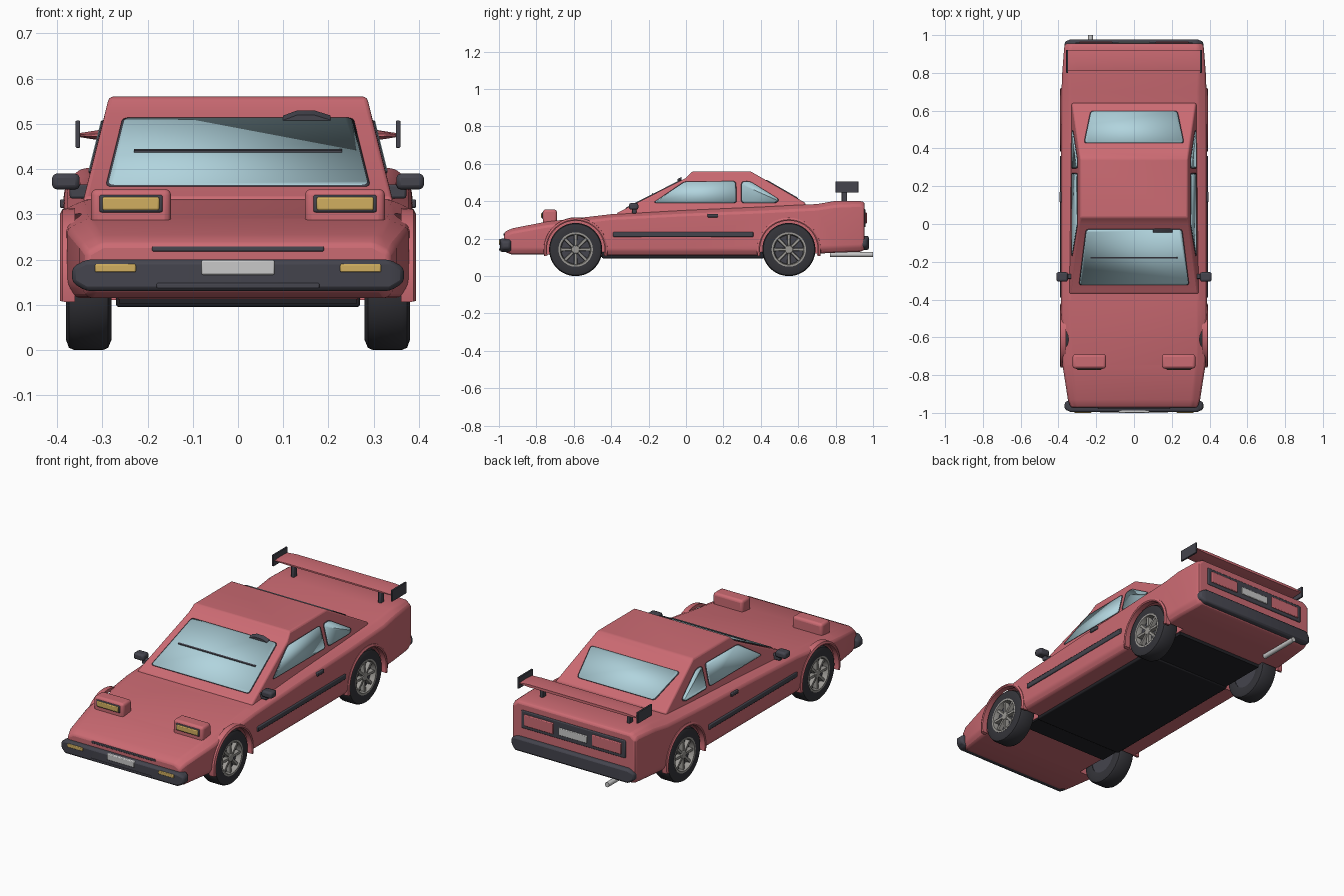
import bpy, bmesh, math
from mathutils import Vector

if "Cube" in bpy.data.objects:
    bpy.data.objects.remove(bpy.data.objects["Cube"])


def material(name, r, g, b):
    m = bpy.data.materials.new(name)
    m.diffuse_color = (r, g, b, 1)
    m.use_nodes = True
    m.node_tree.nodes["Principled BSDF"].inputs["Base Color"].default_value = m.diffuse_color
    return m


RED = material("red_paint", 0.60, 0.145, 0.17)
DARK = material("dark_trim", 0.058, 0.058, 0.075)
TYRE = material("tyre_rubber", 0.035, 0.035, 0.042)
UNDER = material("underside_black", 0.016, 0.016, 0.02)
GLASS = material("pale_glass", 0.44, 0.66, 0.73)
AMBER = material("amber_lamp", 0.64, 0.43, 0.115)
SILVER = material("light_grey", 0.58, 0.58, 0.58)
ALLOY = material("wheel_grey", 0.32, 0.31, 0.29)


def finish(name, bm, mat, bevel=0, mirror=False, segs=2):
    bmesh.ops.recalc_face_normals(bm, faces=bm.faces)
    me = bpy.data.meshes.new(name)
    bm.to_mesh(me)
    bm.free()
    me.materials.append(mat)
    ob = bpy.data.objects.new(name, me)
    bpy.context.collection.objects.link(ob)
    bpy.ops.object.select_all(action='DESELECT')
    ob.select_set(True)
    bpy.context.view_layer.objects.active = ob
    bpy.ops.object.shade_smooth_by_angle(angle=math.radians(35))
    if bevel:
        b = ob.modifiers.new("bevel", 'BEVEL')
        b.width, b.segments, b.limit_method = bevel, segs, 'ANGLE'
        b.angle_limit = math.radians(25)
    if mirror:
        ob.modifiers.new("mirror", 'MIRROR')
    return ob


def loft(name, rings, mat, wrap=False, **kw):
    bm = bmesh.new()
    vs = [[bm.verts.new(p) for p in r] for r in rings]
    n = len(vs[0])
    for i in range(len(vs) if wrap else len(vs) - 1):
        a, b = vs[i], vs[(i + 1) % len(vs)]
        for j in range(n):
            k = (j + 1) % n
            bm.faces.new((a[j], a[k], b[k], b[j]))
    if not wrap:
        bm.faces.new(vs[0])
        bm.faces.new(vs[-1])
    return finish(name, bm, mat, **kw)


def box(name, x, y, z, mat, **kw):
    rings = [[(x[0], b, c), (x[1], b, c), (x[1], b, d), (x[0], b, d)]
             for b, (c, d) in ((y[0], z), (y[1], z))]
    return loft(name, rings, mat, **kw)


def circle(x, y, z, r, n=40):
    return [(x, y + r * math.cos(2 * math.pi * i / n), z + r * math.sin(2 * math.pi * i / n)) for i in range(n)]


def disc(name, x0, x1, y, z, r, mat, **kw):
    return loft(name, [circle(x0, y, z, r), circle(x1, y, z, r)], mat, **kw)


def lathe(name, prof, y, z, mat, n=48, **kw):
    rings = [[(x, y + r * math.cos(2 * math.pi * i / n), z + r * math.sin(2 * math.pi * i / n)) for x, r in prof]
             for i in range(n)]
    return loft(name, rings, mat, wrap=True, **kw)


def pane(name, pts, mirror=False):
    # glass plate with a slightly larger dark seal under it
    pts = [Vector(p) for p in pts]
    mid = sum(pts, Vector()) / len(pts)
    for nm, mat, grow, thick in ((name, GLASS, 0, 0.009), (name + "_seal", DARK, 0.006, 0.006)):
        bm = bmesh.new()
        bm.faces.new([bm.verts.new(p + (p - mid).normalized() * grow) for p in pts])
        bmesh.ops.bevel(bm, geom=bm.verts[:], offset=0.014, segments=3, profile=0.5, affect='VERTICES')
        ob = finish(nm, bm, mat)
        s = ob.modifiers.new("thickness", 'SOLIDIFY')
        s.thickness, s.offset = thick, 0
        if mirror:
            ob.modifiers.new("mirror", 'MIRROR')


# lower body: y, half width, bottom, shoulder height, top, top half width
SECTIONS = [(-0.972, .335, .13, .215, .235, .30), (-0.93, .350, .115, .235, .255, .31),
            (-0.75, .378, .115, .268, .290, .33), (-0.40, .386, .11, .31, .331, .34),
            (0.0, .386, .11, .33, .353, .34), (0.40, .386, .11, .345, .37, .34),
            (0.70, .384, .12, .36, .385, .34), (0.80, .380, .125, .375, .402, .345),
            (0.93, .370, .13, .38, .402, .34), (0.955, .365, .14, .37, .395, .335)]
rings = []
for y, w, zb, zs, zt, wt in SECTIONS:
    half = [(w * .95, zb), (w, zb + .03), (w, zs), (wt, zt)]
    rings.append([(x, y, z) for x, z in half] + [(-x, y, z) for x, z in reversed(half)])
body = loft("body", rings, RED, bevel=0.01)

WHEELS = (("front", -0.59), ("rear", 0.55))
WZ = 0.142
# wheel wells cut from the body
for end, y in WHEELS:
    for s in (-1, 1):
        cut = disc("well_cutter", s * .265, s * .5, y, WZ, .16, RED)
        cut.hide_render = True
        m = body.modifiers.new("well", 'BOOLEAN')
        m.object, m.operation, m.solver = cut, 'DIFFERENCE', 'EXACT'
bpy.context.view_layer.objects.active = body
for m in list(body.modifiers):
    bpy.ops.object.modifier_apply(modifier=m.name)
for ob in [o for o in bpy.data.objects if o.name.startswith("well_cutter")]:
    bpy.data.objects.remove(ob)
bpy.ops.object.select_all(action='DESELECT')
body.select_set(True)
bpy.ops.object.shade_smooth_by_angle(angle=math.radians(35))


# cabin with leaning sides
def side_x(z):
    return .335 - .25 * (z - .36)


rings = []
for y, z in [(-.37, .337), (0, .525), (.035, .56), (.345, .56), (.38, .54), (.64, .39)]:
    w, wb = side_x(z), side_x(.32)
    rings.append([(wb, y, .32), (w, y, z), (-w, y, z), (-wb, y, .32)])
loft("cabin", rings, RED, bevel=0.014, segs=3)


# windows
def shield(y):
    return .337 + .508 * (y + .37)


def rear_slope(y):
    return .54 - .577 * (y - .38)


pane("windshield", [(x, y, shield(y)) for x, y in ((-.287, -.32), (.287, -.32), (.25, -.03), (-.25, -.03))])
pane("rear_window", [(x, y, rear_slope(y)) for x, y in ((-.26, .43), (.26, .43), (.225, .595), (-.225, .595))])
for nm, pts in (("door_window", [(-.17, .393), (-.005, .502), (.262, .505), (.266, .393)]),
                ("quarter_window", [(.30, .393), (.30, .502), (.345, .502), (.495, .41), (.48, .393)])):
    pane(nm, [(side_x(z), y, z) for y, z in pts], mirror=True)

# wiper and inside mirror shapes on the windshield
loft("wiper", [[(x, y, shield(y) + h) for y, h in ((-.183, .002), (-.176, .002), (-.176, .009), (-.183, .009))]
               for x in (-.23, .23)], DARK)
loft("small_mirror", [[(x, y, shield(y) + h) for y, h in ((-.045, 0), (-.025, 0), (-.025, t), (-.045, t))]
                      for x, t in ((.10, .006), (.13, .017), (.17, .017), (.205, .006))], DARK)

# wheels and arch flares
for end, y in WHEELS:
    lathe(end + "_tyre", [(.285, .085), (.28, .12), (.287, .137), (.298, .142), (.362, .142), (.374, .137),
                          (.38, .12), (.378, .09), (.35, .085)], y, WZ, TYRE, mirror=True)
    lathe(end + "_rim", [(.34, .092), (.379, .092), (.379, .082), (.362, .077), (.34, .077)], y, WZ, ALLOY, mirror=True)
    disc(end + "_wheel_back", .288, .35, y, WZ, .088, DARK, mirror=True)
    disc(end + "_hub", .34, .374, y, WZ, .022, ALLOY, bevel=.004, mirror=True)
    for i in range(8):
        a = math.pi * i / 4
        c, s = math.cos(a), math.sin(a)
        loft(end + "_spoke", [[(x, y + r * c - t * s, WZ + r * s + t * c)
                               for x, t in ((.345, -h), (.371, -h * .7), (.371, h * .7), (.345, h))]
                              for r, h in ((.012, .008), (.08, .010))], ALLOY, mirror=True)
    arc = []
    for i in range(25):
        a = math.radians(-12 + 204 * i / 24)
        arc.append([(x, y + r * math.cos(a), WZ + r * math.sin(a))
                    for x, r in ((.36, .154), (.390, .154), (.393, .160), (.388, .170), (.36, .172))])
    loft(end + "_arch_flare", arc, RED, mirror=True)


# bumpers with tapered ends
def bumper(name, y0, y1, z0, z1):
    m, q = (z0 + z1) / 2, (y1 - y0) * .2
    ends = [(-.367, q, m - .016, m + .018), (-.335, 0, z0, z1), (.335, 0, z0, z1), (.367, q, m - .016, m + .018)]
    loft(name, [[(x, y0 + d, a), (x, y1 - d, a), (x, y1 - d, b), (x, y0 + d, b)] for x, d, a, b in ends],
         DARK, bevel=.01)


bumper("front_bumper", -.995, -.93, .13, .2)
bumper("rear_bumper", .91, .978, .14, .215)
box("front_bumper_ridge", (-.18, .18), (-.999, -.98), (.136, .148), DARK, bevel=.003)
box("front_plate", (-.081, .081), (-1.0, -.985), (.166, .199), SILVER, bevel=.004)
box("indicator", (.226, .316), (-1.0, -.985), (.172, .19), AMBER, bevel=.003, mirror=True)
box("nose_vent", (-.19, .19), (-.977, -.95), (.218, .229), DARK, bevel=.003)

# raised headlights
box("headlight_pod", (.148, .325), (-.765, -.69), (.27, .356), RED, bevel=.014, segs=3, mirror=True)
box("headlight_frame", (.166, .307), (-.769, -.75), (.304, .343), DARK, bevel=.005, mirror=True)
box("headlight_lens", (.174, .300), (-.774, -.76), (.309, .338), AMBER, bevel=.004, mirror=True)

# door mirrors, side trim and handles
box("door_mirror", (.35, .411), (-.305, -.255), (.355, .39), DARK, bevel=.01, mirror=True)
box("door_mirror_stem", (.325, .372), (-.29, -.265), (.335, .366), DARK, bevel=.005, mirror=True)
box("side_strip", (.375, .393), (-.39, .36), (.208, .236), DARK, bevel=.005, mirror=True)
box("door_handle", (.375, .394), (.115, .172), (.314, .333), DARK, bevel=.004, mirror=True)

# tail panel
box("tail_panel", (-.31, .31), (.945, .961), (.262, .358), DARK, bevel=.005)
box("tail_light", (.115, .29), (.95, .967), (.28, .341), RED, bevel=.004, mirror=True)
box("rear_plate", (-.085, .085), (.95, .967), (.285, .325), SILVER, bevel=.003)

# rear wing
wing = []
for x, t in ((-.352, .3), (-.29, 1), (.29, 1), (.352, .3)):
    wing.append([(x, y, .475 + h * t) for y, h in ((.81, -.004), (.86, -.014), (.918, -.006), (.918, .008),
                                                  (.86, .014), (.81, .004))])
loft("wing", wing, RED)
box("wing_end_plate", (.349, .359), (.80, .922), (.447, .507), DARK, bevel=.002, mirror=True)
box("wing_strut", (.25, .268), (.832, .862), (.39, .47), DARK, bevel=.004, mirror=True)

# underside and exhaust
box("floor_pan", (-.27, .27), (-.45, .42), (.095, .13), UNDER, bevel=.006)
box("floor_plate", (-.262, .262), (-.56, .68), (.102, .13), UNDER)
loft("exhaust", [[(-.23 + .013 * math.cos(a * math.pi / 8), y, .115 + .013 * math.sin(a * math.pi / 8))
                  for a in range(16)] for y in (.77, 1.0)], SILVER)
